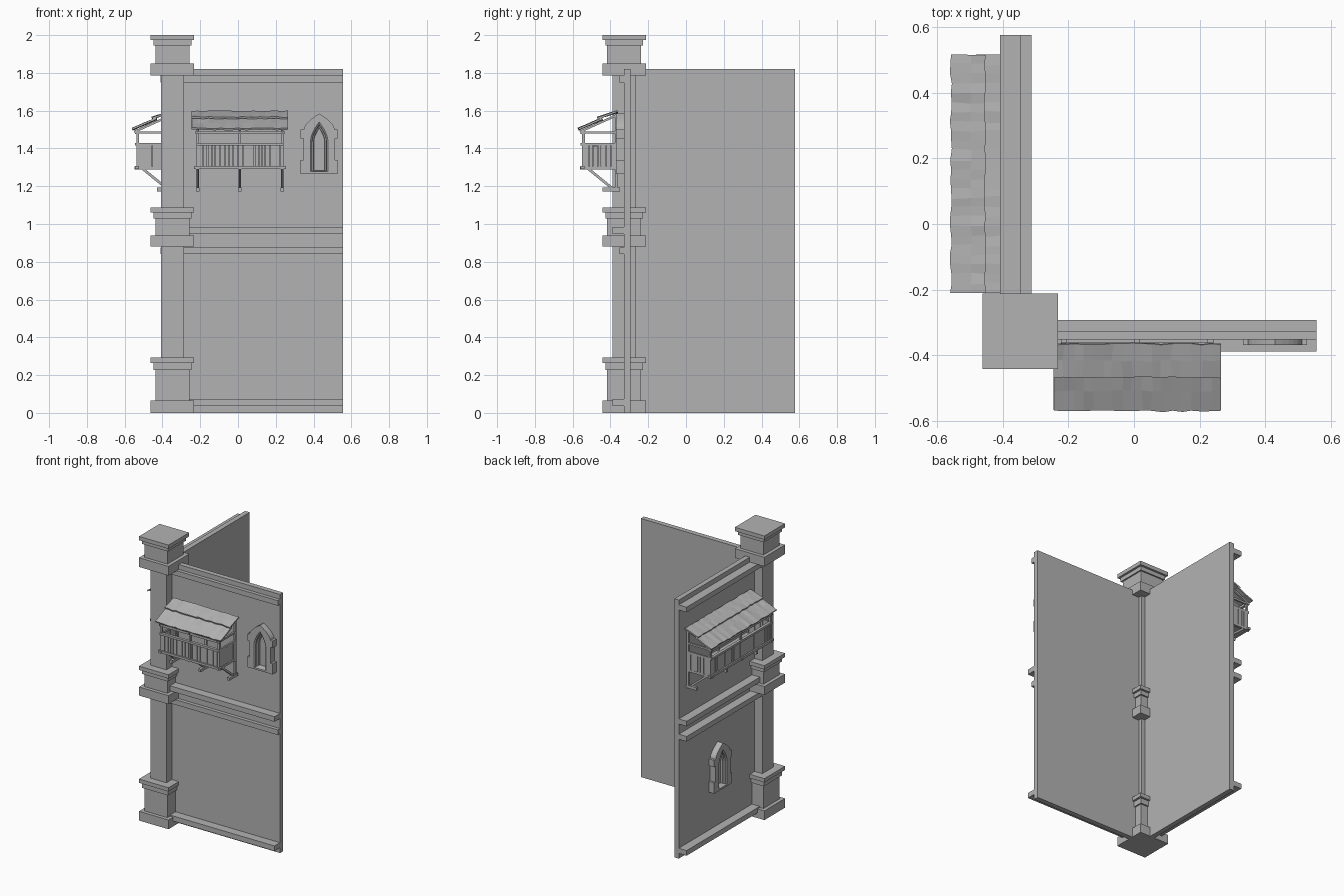
import bpy, bmesh, math, random
from mathutils import Vector

random.seed(4)
if "Cube" in bpy.data.objects:
    bpy.data.objects.remove(bpy.data.objects["Cube"])

stone = bpy.data.materials.new("plain_grey")
stone.use_nodes = True
GREY = (0.45, 0.45, 0.45, 1)
stone.diffuse_color = GREY
stone.node_tree.nodes["Principled BSDF"].inputs["Base Color"].default_value = GREY

CX, CY = -0.347, -0.327      # pillar axis, shared by both walls
LENGTH = 0.904


# Wall space: u runs along the wall, v is negative outwards, z is up
def front(u, v, z):
    return Vector((CX + u, CY + v, z))


def side(u, v, z):
    return Vector((CX + v, CY + u, z))


def finish(name, bm, thickness=0):
    bmesh.ops.recalc_face_normals(bm, faces=bm.faces[:])
    mesh = bpy.data.meshes.new(name)
    bm.to_mesh(mesh)
    bm.free()
    mesh.materials.append(stone)
    ob = bpy.data.objects.new(name, mesh)
    bpy.context.collection.objects.link(ob)
    if thickness:
        mod = ob.modifiers.new("thickness", "SOLIDIFY")
        mod.thickness, mod.offset = thickness, 0
    return ob


def prism(bm, place, profile, u0, u1):
    """Extrude a (v, z) profile along the wall."""
    a, b = [[bm.verts.new(place(u, v, z)) for v, z in profile] for u in (u0, u1)]
    n = len(profile)
    bm.faces.new(a)
    bm.faces.new(b[::-1])
    for i in range(n):
        j = (i + 1) % n
        bm.faces.new((a[i], a[j], b[j], b[i]))


def box(bm, place, u0, u1, v0, v1, z0, z1):
    prism(bm, place, [(v0, z0), (v1, z0), (v1, z1), (v0, z1)], u0, u1)


def strut(bm, place, u, width, start, end, thick):
    """Sloping timber between two (v, z) points."""
    dv, dz = end[0] - start[0], end[1] - start[1]
    k = thick / 2 / math.hypot(dv, dz)
    nv, nz = -dz * k, dv * k
    prism(bm, place, [(start[0] + nv, start[1] + nz), (end[0] + nv, end[1] + nz),
                      (end[0] - nv, end[1] - nz), (start[0] - nv, start[1] - nz)],
          u - width / 2, u + width / 2)


# Corner pillar: shaft plus three stepped collars
def pillar():
    bm = bmesh.new()

    def block(half, z0, z1):
        box(bm, front, -half, half, -half, half, z0, z1)

    block(0.061, 0.03, 1.82)
    for z0, z1, z2, z3, z4 in ((0, 0.065, 0.228, 0.265, 0.292),
                               (0.88, 0.94, 1.03, 1.06, 1.087),
                               (1.785, 1.85, 1.945, 1.973, 2.0)):
        block(0.115, z0, z1)
        block(0.09, z1, z2)
        block(0.1, z2, z3)
        block(0.115, z3, z4)
    finish("corner_pillar", bm)


# Wall slab and its horizontal string courses
def wall(label, place, depths):
    bm = bmesh.new()
    box(bm, place, 0, LENGTH, -0.001, 0.034, 0, 1.82)
    finish(label + "_wall", bm)
    bm = bmesh.new()
    for z, depth in zip((0.037, 0.84, 0.947, 1.75), depths):
        box(bm, place, 0.062, LENGTH, -depth, 0.005, z, z + 0.036)
    finish(label + "_string_courses", bm)


# Pointed window with toothed surround and stepped reveal
def mirrored(half, apex):
    return half + [(0, apex)] + [(-u, z) for u, z in reversed(half)]


def arch(width, sill, spring, apex, steps=6):
    """Half of a pointed arch, from the sill up to just below the apex."""
    half = [(width, sill)]
    for i in range(steps):
        t = i / steps
        half.append((width * (1 - t ** 1.7), spring + (apex - spring) * t))
    return half


def window(label, place, cu, base):
    bm = bmesh.new()

    def loop(points, v):
        verts = [bm.verts.new(place(cu + u, v, base + z)) for u, z in points]
        edges = [bm.edges.new((verts[i - 1], verts[i])) for i in range(len(verts))]
        return verts, edges

    def skin(a, b):
        for i in range(len(a)):
            bm.faces.new((a[i - 1], a[i], b[i], b[i - 1]))

    teeth = [(0.098, 0), (0.098, 0.075), (0.083, 0.075), (0.083, 0.187), (0.098, 0.187)]
    outline = mirrored(teeth + arch(0.098, 0.235, 0.236, 0.32)[:1]
                       + arch(0.082, 0.235, 0.2355, 0.32), 0.32)
    outer, outer_edges = loop(outline, -0.043)
    back, _ = loop(outline, 0.004)
    skin(outer, back)
    bm.faces.new(back)
    rings = []
    for inset, v in ((0, -0.043), (0.008, -0.036), (0.009, -0.024), (0.017, -0.018), (0.018, -0.003)):
        pts = mirrored(arch(0.046 - inset, 0.012 + inset * 0.4, 0.175, 0.275 - inset * 1.9),
                       0.275 - inset * 1.9)
        rings.append(loop(pts, v))
    for (a, _), (b, _) in zip(rings, rings[1:]):
        skin(a, b)
    bm.faces.new(rings[-1][0])
    bmesh.ops.triangle_fill(bm, edges=outer_edges + rings[0][1], use_beauty=True)
    finish(label + "_window", bm)


# Timber balcony: frame, ragged planks and two-row roof
def balcony(label, place, cu, length, shift):
    def at(u, v, z):
        return place(cu + u, v + shift, z)

    half = length / 2
    body = half - 0.024
    out, near = -0.223, -0.035

    bm = bmesh.new()
    for u in (-body + 0.007, 0, body - 0.007):
        box(bm, at, u - 0.007, u + 0.007, out, out + 0.014, 1.3, 1.49)
        box(bm, at, u - 0.007, u + 0.007, near - 0.014, near, 1.175, 1.575)
        box(bm, at, u - 0.009, u + 0.009, -0.115, -0.022, 1.172, 1.192)
        strut(bm, at, u, 0.012, (-0.195, 1.296), (-0.06, 1.186), 0.014)
        strut(bm, at, u, 0.012, (-0.235, 1.488), (-0.042, 1.575), 0.012)
        box(bm, at, u - 0.006, u + 0.006, out, near, 1.478, 1.491)
        box(bm, at, u - 0.008, u + 0.008, -0.235, near, 1.288, 1.304)
    for z0, z1, extra in ((1.29, 1.306, 0.012), (1.415, 1.43, 0), (1.477, 1.492, 0.004)):
        box(bm, at, -body - extra, body + extra, out - 0.008, out + 0.012, z0, z1)
    for s in (-1, 1):
        box(bm, at, s * body, s * (body - 0.012), out, near, 1.415, 1.43)
    finish(label + "_balcony_frame", bm)

    bm = bmesh.new()
    box(bm, at, -body, body, out, near, 1.297, 1.305)
    finish(label + "_balcony_floor", bm)

    bm = bmesh.new()

    def planks(start, stop, add):
        p = start
        while p < stop - 0.005:
            q = min(p + random.uniform(0.014, 0.026), stop)
            add(p, q, 1.305 - random.uniform(0, 0.006), 1.418 + random.uniform(-0.004, 0.004))
            p = q + random.choice((0.0005, 0.002, 0.004))

    planks(-body, body, lambda p, q, a, b: box(bm, at, p, q, out + 0.002, out + 0.008, a, b))
    for s in (-1, 1):
        planks(out, near, lambda p, q, a, b: box(bm, at, s * body, s * (body - 0.007), p, q, a, b))
    finish(label + "_balcony_planks", bm)

    for row, (v0, z0, v1, z1) in {"lower": (-0.243, 1.503, -0.118, 1.556),
                                  "upper": (-0.14, 1.562, -0.038, 1.594)}.items():
        bm = bmesh.new()
        cols, strips = round(length * 34), []
        for r in range(3):
            t = r / 2
            strips.append([bm.verts.new(at(
                -half + length * c / cols + (random.uniform(-0.005, 0.005) if 0 < c < cols else 0),
                v0 + (v1 - v0) * t + random.uniform(-0.003, 0.003),
                z0 + (z1 - z0) * t + random.uniform(-0.003, 0.003)))
                for c in range(cols + 1)])
        for a, b in zip(strips, strips[1:]):
            for c in range(cols):
                bm.faces.new((a[c], a[c + 1], b[c + 1], b[c]))
        finish(label + "_balcony_roof_" + row, bm, 0.01)


pillar()
wall("front", front, (0.062, 0.026, 0.062, 0.026))
wall("side", side, (0.062, 0.062, 0.062, 0.062))
window("front", front, 0.777, 1.265)
window("side", side, 0.472, 0.34)
balcony("front", front, 0.357, 0.51, 0)
balcony("side", side, 0.48, 0.727, 0.033)
